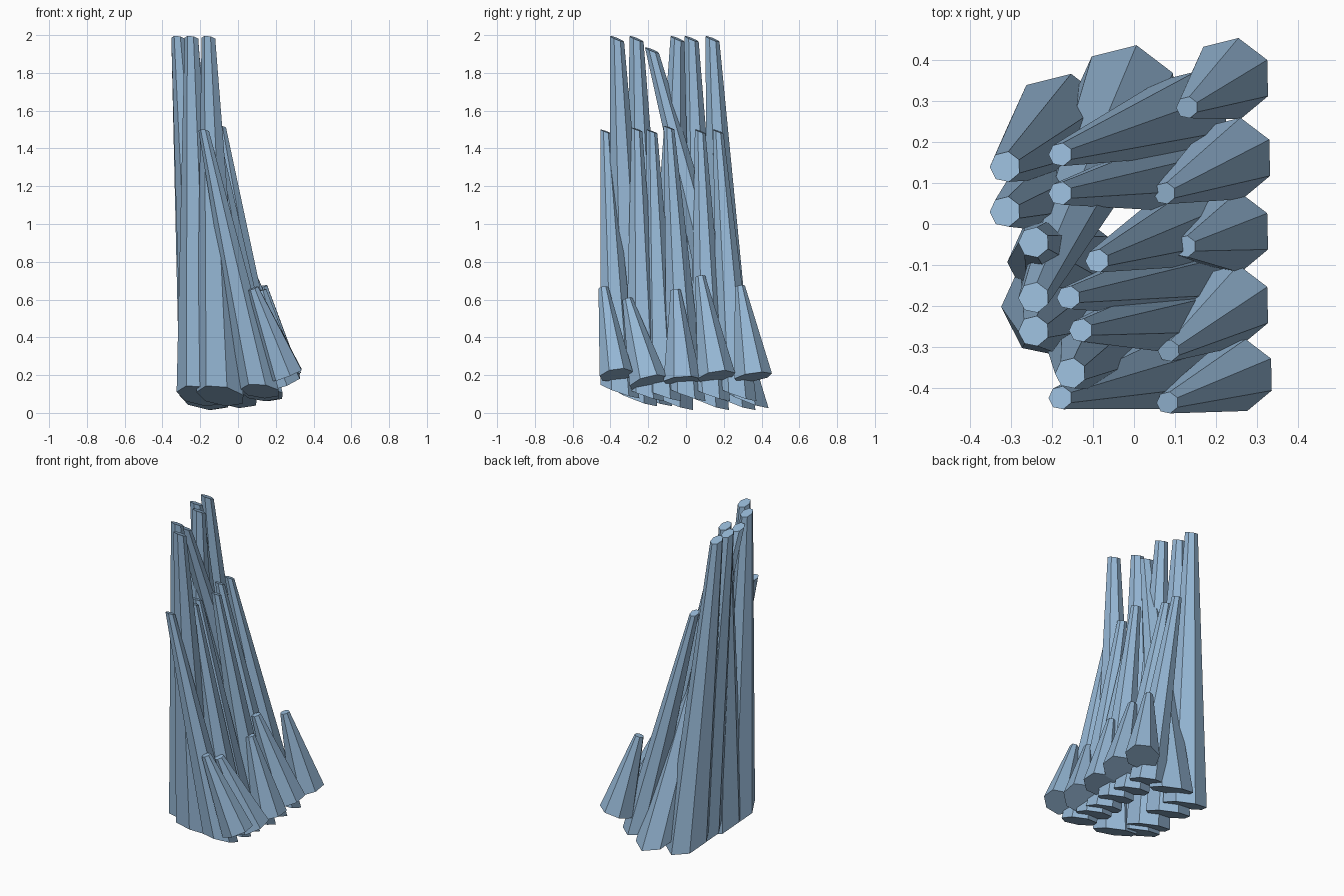
import bpy, bmesh, math

if "Cube" in bpy.data.objects:
    bpy.data.objects.remove(bpy.data.objects["Cube"])

mat = bpy.data.materials.new("pale_blue")
mat.diffuse_color = (0.30, 0.47, 0.66, 1)
mat.use_nodes = True
mat.node_tree.nodes["Principled BSDF"].inputs["Base Color"].default_value = mat.diffuse_color
SIDES = 7


def strand(name, base, tip, r_base, r_tip, slope=None, phase=27):
    """Tapered seven-sided spike with slanted end caps."""
    bx, by, bz = base
    tx, ty, tz = tip
    if slope is None:  # caps square to the axis
        slope = ((bx - tx) / (tz - bz), (by - ty) / (tz - bz))
    bm = bmesh.new()
    rings = []
    for (x, y, z), r in ((base, r_base), (tip, r_tip)):
        ring = []
        for i in range(SIDES):
            a = math.radians(phase) + 2 * math.pi * i / SIDES
            dx, dy = r * math.cos(a), r * math.sin(a)
            ring.append(bm.verts.new((x + dx, y + dy, z + slope[0] * dx + slope[1] * dy)))
        rings.append(ring)
    lo, hi = rings
    for i in range(SIDES):
        j = (i + 1) % SIDES
        bm.faces.new((lo[i], lo[j], hi[j], hi[i]))
    bm.faces.new(lo[::-1])
    bm.faces.new(hi)
    me = bpy.data.meshes.new(name)
    bm.to_mesh(me)
    bm.free()
    me.materials.append(mat)
    bpy.context.collection.objects.link(bpy.data.objects.new(name, me))


# Tall back row: base x, y, z then tip x, y, z
tall = [
    ((-.18, .24, .07), (-.315, .14, 1.98)),
    ((-.17, .10, .07), (-.315, .03, 1.98)),
    ((-.18, -.09, .07), (-.245, -.045, 1.98)),
    ((-.02, .31, .08), (-.245, -.18, 1.92)),
    ((-.195, -.20, .09), (-.245, -.262, 1.98)),
    ((-.09, -.28, .09), (-.155, -.365, 1.98)),
]
for n, (b, t) in enumerate(tall):
    strand(f"tall_strand_{n + 1}", b, t, .13, .038, (-.15, -.4))

# Middle row
middle = [
    ((.13, .27, .10), (-.18, .17, 1.49)),
    ((.13, .13, .10), (-.18, .075, 1.49)),
    ((.14, .00, .10), (-.09, -.09, 1.51)),
    ((.12, -.13, .10), (-.16, -.18, 1.49)),
    ((.12, -.22, .10), (-.13, -.26, 1.50)),
    ((.12, -.35, .115), (-.18, -.425, 1.49)),
]
for n, (b, t) in enumerate(middle):
    strand(f"middle_strand_{n + 1}", b, t, .105, .029, (-.1, -.35))

# Short front row
short = [
    ((.235, .355, .19), (.13, .285, .67)),
    ((.24, .16, .19), (.075, .075, .72)),
    ((.235, -.02, .17), (.125, -.055, .65)),
    ((.235, -.20, .16), (.085, -.31, .60)),
    ((.255, -.37, .20), (.082, -.437, .66)),
]
for n, (b, t) in enumerate(short):
    strand(f"short_strand_{n + 1}", b, t, .102 if n < 4 else .09, .027)
